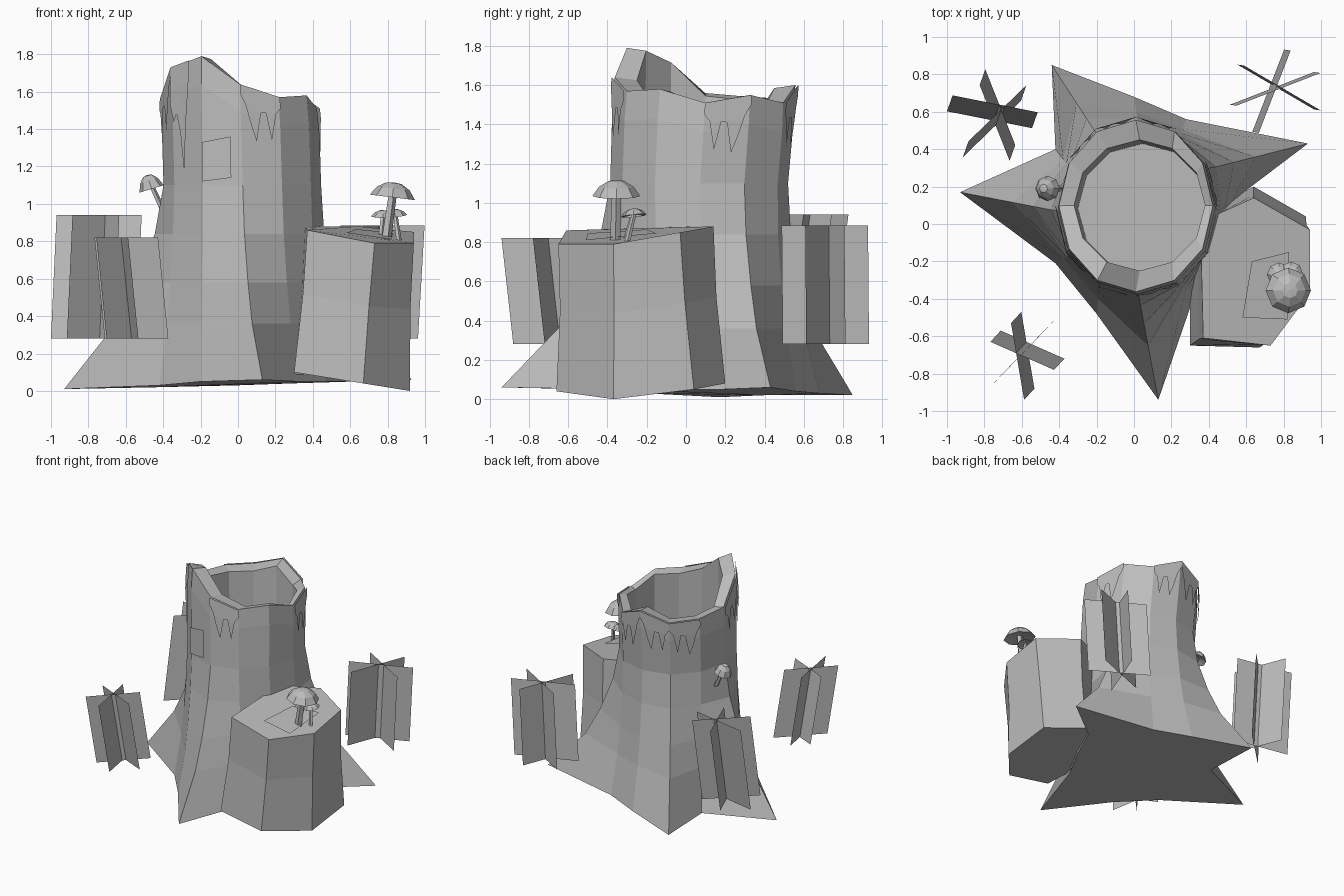
import bpy, bmesh, math
from mathutils import Vector, Matrix

if "Cube" in bpy.data.objects:
    bpy.data.objects.remove(bpy.data.objects["Cube"])

grey = bpy.data.materials.new("plain_grey")
grey.diffuse_color = (0.5, 0.5, 0.5, 1)
grey.use_nodes = True
grey.node_tree.nodes["Principled BSDF"].inputs["Base Color"].default_value = grey.diffuse_color


def make(name, verts, faces, fix=True):
    me = bpy.data.meshes.new(name)
    me.from_pydata([tuple(v) for v in verts], [], faces)
    if fix:
        bm = bmesh.new()
        bm.from_mesh(me)
        bmesh.ops.recalc_face_normals(bm, faces=bm.faces)
        bm.to_mesh(me)
        bm.free()
    me.materials.append(grey)
    ob = bpy.data.objects.new(name, me)
    bpy.context.collection.objects.link(ob)
    return ob


def loft(name, rings, cap_start=True, cap_end=True):
    n = len(rings[0])
    verts = [v for r in rings for v in r]
    faces = [(i * n + j, i * n + (j + 1) % n, (i + 1) * n + (j + 1) % n, (i + 1) * n + j)
             for i in range(len(rings) - 1) for j in range(n)]
    if cap_start:
        faces.append(tuple(reversed(range(n))))
    if cap_end:
        faces.append(tuple(range(len(verts) - n, len(verts))))
    return make(name, verts, faces)


# Hollow trunk: 12 sides, first corner at the front, going counter-clockwise
N = 12
RIM = [1.64, 1.57, 1.58, 1.51, 1.55, 1.51, 1.60, 1.53, 1.54, 1.56, 1.73, 1.79]
ROOTS = [(.13, -.94, .06), (.33, -.36, .05), (.47, -.10, .05), (.60, .18, .05),
         (.93, .43, .06), (.28, .56, .04), (.0, .68, .03), (-.44, .85, .02),
         (-.42, .40, .02), (-.93, .17, .01), (-.42, -.21, .03), (-.20, -.48, .05)]


def body(k, z, out=0.0):
    k %= N
    a = math.radians(-90 + 360 / N * k)
    drop = max(0, RIM[k] - z)
    near, far = min(1, drop / .15), min(1, drop / .5)
    rx, ry = .412 + .01 * near + out, .46 + .008 * near - .015 * far + out
    return Vector((.01 + .015 * far + rx * math.cos(a), .097 - .03 * far + ry * math.sin(a), z))


def inner(k, z, r, cx=.03, cy=.10):
    a = math.radians(-90 + 360 / N * k)
    return Vector((cx + r * math.cos(a), cy + r * math.sin(a), z))


rings = [[Vector(p) for p in ROOTS]]
for z, t in ((.36, .48), (.58, .27), (.84, .09), (1.1, 0)):
    ring = []
    for k in range(N):
        p = body(k, z)
        q = Vector((ROOTS[k][0], ROOTS[k][1], z))
        ring.append(p.lerp(q, t))
    rings.append(ring)
rings.append([body(k, RIM[k] - .15) for k in range(N)])
rings.append([body(k, RIM[k]) for k in range(N)])
rings.append([inner(k, RIM[k] - .015, .35) for k in range(N)])
rings.append([inner(k, 1.0, .345, .045, .085) for k in range(N)])
loft("hollow_trunk", rings)


# Ragged moss hanging from the rim
def fringe(name, k, drops, u0=0.0, u1=1.0):
    verts, faces = [], []
    for i, d in enumerate(drops):
        u = u0 + (u1 - u0) * i / (len(drops) - 1)
        for e in (0, min(.12, d * .9), d):
            a, b = body(k, RIM[k] - e, .016), body(k + 1, RIM[(k + 1) % N] - e, .016)
            verts.append(a.lerp(b, u))
    for i in range(len(drops) - 1):
        for j in (0, 1):
            a = i * 3 + j
            faces.append((a, a + 3, a + 4, a + 1))
    make(name, verts, faces, False)


ragged = [.06, .10, .25, .11, .12, .28, .20, .10, .05]
for k in (0, 3, 5, 6, 7, 9):
    fringe(f"rim_moss_{k}", k, ragged if k % 2 else ragged[::-1])
fringe("rim_moss_left", 10, [.2, .3, .26, .36, .58, .3, .1], 0, .62)


# Square bark patch on the front of the trunk
def on_front(u, z):
    return body(11, z, .012).lerp(body(12, z, .012), u)


make("bark_patch", [on_front(.0, 1.12), on_front(.72, 1.14), on_front(.72, 1.36),
                    on_front(.0, 1.33)], [(0, 1, 2, 3)], False)

# Side stump at the right
TOP = [(.36, -.20, .87), (.37, -.61, .86), (.73, -.65, .79), (.94, -.37, .79),
       (.94, -.03, .85), (.64, .14, .88), (.44, .05, .88)]
LOW = [(.30, -.20, .08), (.30, -.65, .10), (.67, -.66, .04), (.92, -.37, .0),
       (.92, .04, .05), (.64, .20, .08), (.40, .08, .08)]
low, top = [Vector(p) for p in LOW], [Vector(p) for p in TOP]
mid = [a.lerp(b, .55) for a, b in zip(low, top)]
centre = sum(mid, Vector()) / len(mid)
mid = [centre + (p - centre) * .97 for p in mid]
loft("side_stump", [low, mid, top])
make("stump_moss_plate", [(.58, -.50, .845), (.82, -.51, .81), (.83, -.15, .845), (.63, -.20, .865)],
     [(0, 1, 2, 3)], False)


# Mushrooms: tapered stem and faceted domed cap
def mushroom(name, foot, head, r, h, stem, tilt, sides=8):
    foot, head = Vector(foot), Vector(head)
    ring = lambda c, rad, n: [c + Vector((rad * math.cos(2 * math.pi * i / n),
                                          rad * math.sin(2 * math.pi * i / n), 0)) for i in range(n)]
    loft(name + "_stem", [ring(foot, stem * 1.2, 5), ring(head + Vector((0, 0, h * .2)), stem, 5)])
    rot = Matrix.Rotation(tilt[0], 3, 'X') @ Matrix.Rotation(tilt[1], 3, 'Y')
    rings = [[head + rot @ p for p in ring(Vector((0, 0, z * h)), q * r, sides)]
             for q, z in ((.15, .2), (1, 0), (.72, .6), (.34, .95), (.02, 1))]
    loft(name + "_cap", rings)


mushroom("big_mushroom", (.79, -.36, .80), (.825, -.355, 1.035), .122, .08, .024, (0, .12))
mushroom("small_mushroom_right", (.86, -.30, .80), (.84, -.265, .935), .064, .036, .013, (.1, -.1))
mushroom("small_mushroom_left", (.76, -.31, .80), (.775, -.27, .93), .064, .036, .013, (.1, .05))
mushroom("trunk_mushroom", (-.40, .19, .96), (-.462, .19, 1.08), .068, .078, .015, (0, -.3))


# Grass clumps: three crossed upright cards each
def grass(name, z0, z1, lean, cards):
    lean = Vector((lean[0], lean[1], 0)) / 2
    verts, faces = [], []
    for x0, y0, x1, y1 in cards:
        n = len(verts)
        a, b = Vector((x0, y0, 0)), Vector((x1, y1, 0))
        lo, hi = Vector((0, 0, z0)) - lean, Vector((0, 0, z1)) + lean
        verts += [a + lo, b + lo, b + hi, a + hi]
        faces.append((n, n + 1, n + 2, n + 3))
    make(name, verts, faces, False)


grass("grass_back_left", .28, .94, (.03, .085),
      [(-.985, .645, -.53, .555), (-.81, .785, -.65, .38), (-.90, .40, -.59, .70)])
grass("grass_back_right", .28, .885, (.035, -.005),
      [(.57, .85, .98, .61), (.82, .93, .65, .49), (.53, .635, .98, .81)])
grass("grass_front_left", .28, .82, (-.055, -.06),
      [(-.63, -.50, -.56, -.91), (-.74, -.60, -.40, -.75), (-.73, -.83, -.45, -.54)])
